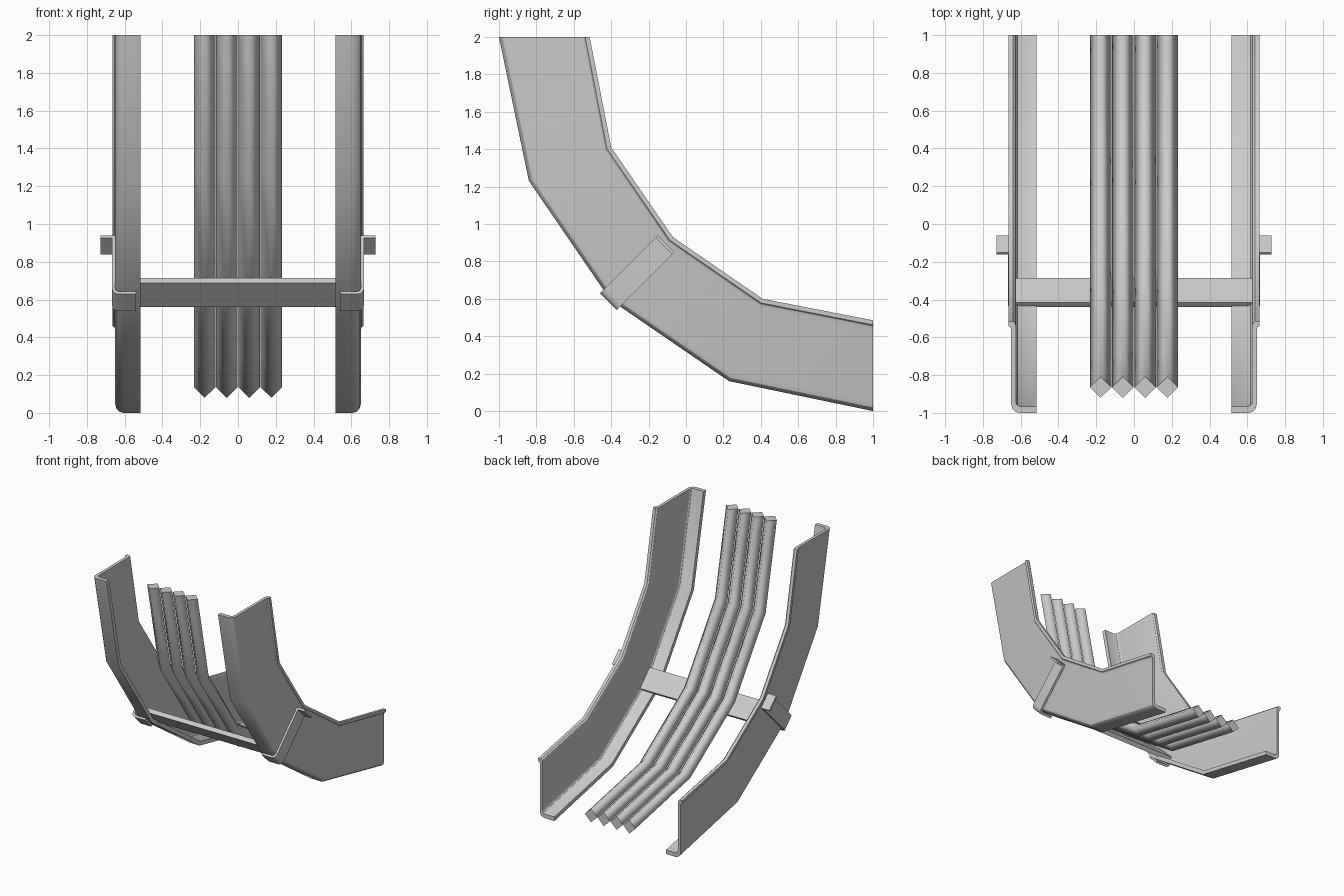
import bpy, bmesh, math

if "Cube" in bpy.data.objects:
    bpy.data.objects.remove(bpy.data.objects["Cube"])

R = math.sqrt(0.5)


def sweep(name, profile, stations, mirror=False, limit=30):
    """Sweep a closed (x, f) profile through stations; f runs from each
    station's first (y, z) point (0) to its second point (1)."""
    bm = bmesh.new()
    rings = []
    for a, b in stations:
        rings.append([bm.verts.new((x, a[0] + (b[0] - a[0]) * f, a[1] + (b[1] - a[1]) * f))
                      for x, f in profile])
    n = len(profile)
    for r, s in zip(rings, rings[1:]):
        for i in range(n):
            j = (i + 1) % n
            bm.faces.new((r[i], r[j], s[j], s[i])).smooth = True
    bm.faces.new(rings[0])
    bm.faces.new(rings[-1])
    bmesh.ops.recalc_face_normals(bm, faces=bm.faces)
    for e in bm.edges:
        e.smooth = e.calc_face_angle(0) < math.radians(limit)
    me = bpy.data.meshes.new(name)
    bm.to_mesh(me)
    bm.free()
    ob = bpy.data.objects.new(name, me)
    bpy.context.collection.objects.link(ob)
    if mirror:
        ob.modifiers.new("mirror", 'MIRROR').use_axis[0] = True
    return ob


def across(t):
    """Station on the diagonal middle section, at distance t along it."""
    y, z = -0.5 + t * R, 0.5 - t * R
    return (y, z), (y + R, z + R)


# bend path: outer edge to inner edge, symmetric about the diagonal
bend = [((-1, 2), (-0.515, 2)),
        ((-0.84, 1.23), (-0.40, 1.41)),
        ((-0.405, 0.595), (-0.07, 0.93)),
        ((0.23, 0.16), (0.41, 0.60)),
        ((1, 0), (1, 0.485))]

# side rails: inward flange at the bottom, small outward lip at the top
rail = [(0.515, 0), (0.605, 0), (0.625, 0.01), (0.642, 0.04), (0.65, 0.09),
        (0.65, 0.91), (0.655, 0.935), (0.665, 0.95), (0.665, 1), (0.64, 1),
        (0.629, 0.98), (0.625, 0.95), (0.625, 0.11), (0.618, 0.085),
        (0.603, 0.07), (0.515, 0.07)]
sweep("side_rail", rail, bend, mirror=True)

# four-sided cables lying on the cross bar
for k in range(4):
    cx = -0.177 + 0.118 * k
    diamond = [(cx - 0.057, 0.28), (cx, 0.28 - 0.116), (cx + 0.057, 0.28), (cx, 0.28 + 0.116)]
    sweep(f"cable_{k + 1}", diamond, bend, limit=101)

# flat cross bar between the rails
bar = [(-0.625, 0.176), (0.625, 0.176), (0.625, 0.212), (-0.625, 0.212)]
sweep("cross_bar", bar, [across(-0.091), across(0.091)])

# straps hugging the outside of each rail
strap = [(0.54, 0.12), (0.635, 0.12), (0.65, 0.125), (0.662, 0.138), (0.667, 0.16),
         (0.667, 0.54), (0.727, 0.54), (0.727, 0.557), (0.65, 0.557),
         (0.65, 0.165), (0.645, 0.148), (0.63, 0.138), (0.54, 0.138)]
sweep("rail_strap", strap, [across(-0.063), across(0.063)], mirror=True)
